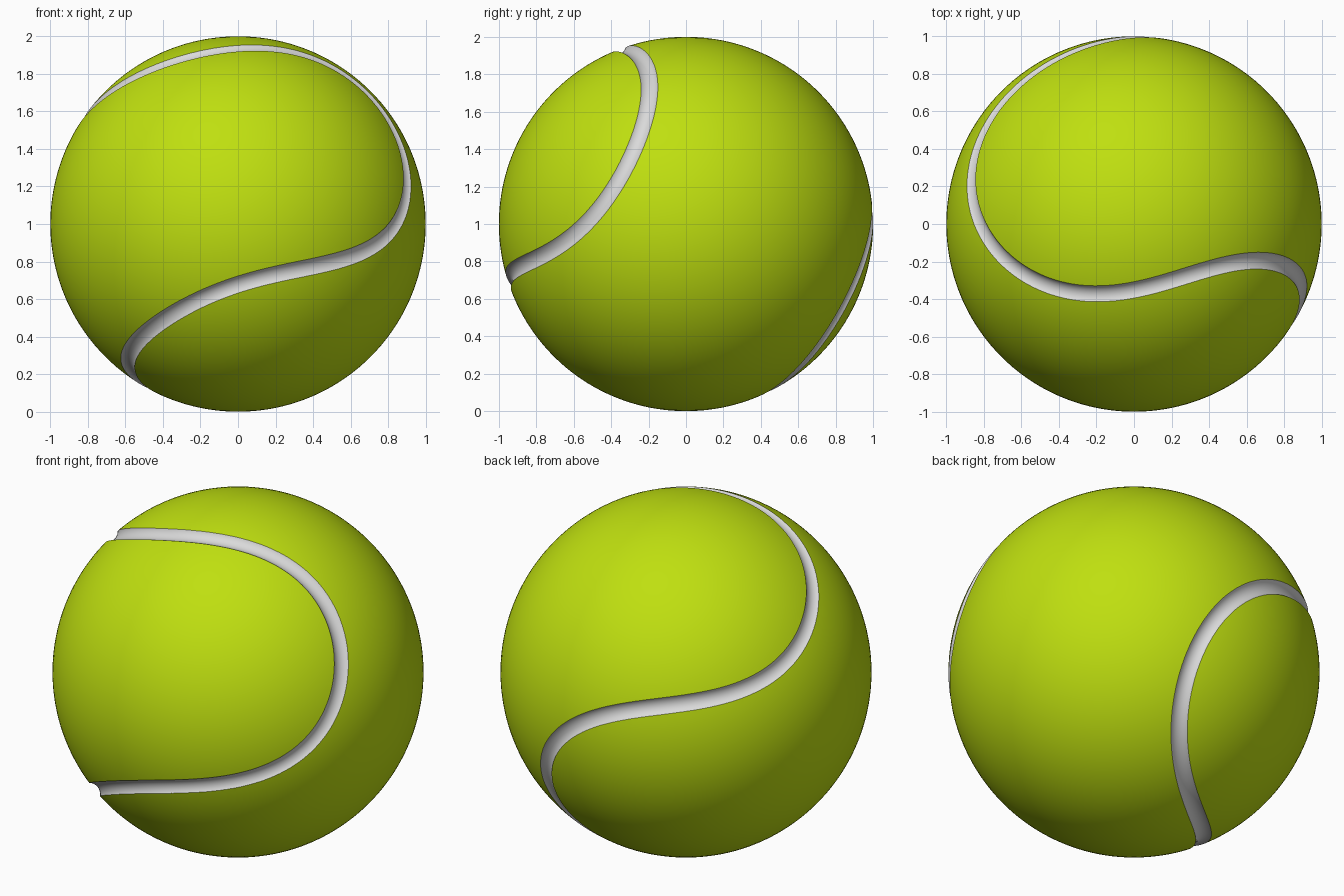
import bpy, bmesh, math
from mathutils import Vector

if "Cube" in bpy.data.objects:
    bpy.data.objects.remove(bpy.data.objects["Cube"], do_unlink=True)

HALF_WIDTH, DEPTH = 0.047, 0.022
SAMPLES, HARMONICS, SIDES = 320, 6, 32
CENTRE = Vector((0, 0, 1))


def make_material(name, rgb):
    mat = bpy.data.materials.new(name)
    mat.use_nodes = True
    mat.diffuse_color = (*rgb, 1)
    bsdf = next(n for n in mat.node_tree.nodes if n.type == 'BSDF_PRINCIPLED')
    bsdf.inputs["Base Color"].default_value = (*rgb, 1)
    bsdf.inputs["Roughness"].default_value = 0.8
    return mat


def catmull(a, b, c, d, t):
    return 0.5 * (2 * b + (c - a) * t + (2 * a - 5 * b + 4 * c - d) * t ** 2
                  + (3 * b - a - 3 * c + d) * t ** 3)


def resample(points, count):
    """Spread points evenly along a closed line."""
    loop = points + points[:1]
    lengths = [(q - p).length for p, q in zip(loop, loop[1:])]
    step = sum(lengths) / count
    result, i, start = [], 0, 0.0
    for k in range(count):
        while i < len(lengths) - 1 and start + lengths[i] < k * step:
            start += lengths[i]
            i += 1
        result.append(loop[i].lerp(loop[i + 1], (k * step - start) / lengths[i]))
    return result


def fair(points, harmonics):
    """Keep only the low harmonics of a closed line, projected on the ball."""
    n = len(points)
    result = [sum(points, Vector()) / n for _ in points]
    for h in range(1, harmonics + 1):
        angles = [math.tau * h * k / n for k in range(n)]
        cos_part = sum((p * math.cos(a) for p, a in zip(points, angles)), Vector()) * 2 / n
        sin_part = sum((p * math.sin(a) for p, a in zip(points, angles)), Vector()) * 2 / n
        for k, a in enumerate(angles):
            result[k] = result[k] + cos_part * math.cos(a) + sin_part * math.sin(a)
    return [p.normalized() for p in result]


def make_object(name, bm, mats):
    bmesh.ops.recalc_face_normals(bm, faces=bm.faces)
    mesh = bpy.data.meshes.new(name)
    bm.to_mesh(mesh)
    bm.free()
    obj = bpy.data.objects.new(name, mesh)
    bpy.context.scene.collection.objects.link(obj)
    for mat in mats:
        mesh.materials.append(mat)
    return obj


# Path of the seam around the ball, in hundredths of the radius
guide = [Vector(p).normalized() for p in (
    (-87, 24, 41), (-77, -6, 61), (-50, -30, 80), (-21, -38, 89), (14, -32, 93),
    (36, -24, 90), (62, -18, 75), (83, -27, 46), (90, -36, 20), (83, -53, 0),
    (63, -75, -16), (29, -91, -25), (0, -94, -31), (-31, -82, -46), (-53, -55, -62),
    (-58, -30, -74), (-50, -2, -86), (-18, 30, -92), (3, 45, -88), (23, 65, -71),
    (30, 77, -54), (28, 89, -34), (16, 97, -5), (-25, 94, 19), (-50, 82, 25),
    (-77, 53, 33))]
n = len(guide)
dense = [catmull(guide[i - 1], guide[i], guide[(i + 1) % n], guide[(i + 2) % n], s / 16)
         for i in range(n) for s in range(16)]
seam = fair(resample(dense, SAMPLES), HARMONICS)

felt = make_material("yellow_green_felt", (0.52, 0.74, 0.005))
rubber = make_material("pale_grey_seam", (0.70, 0.70, 0.70))

# Ball
bm = bmesh.new()
bmesh.ops.create_uvsphere(bm, u_segments=160, v_segments=80, radius=1)
bmesh.ops.translate(bm, verts=bm.verts, vec=CENTRE)
ball = make_object("ball", bm, (felt, rubber))

# Round bead swept along the seam, used to carve the shallow groove
bead = (HALF_WIDTH ** 2 + DEPTH ** 2) / (2 * DEPTH)
bm = bmesh.new()
rings = []
for k, p in enumerate(seam):
    tangent = seam[(k + 1) % SAMPLES] - seam[k - 1]
    side = p.cross(tangent).normalized()
    hub = CENTRE + p * (1 - DEPTH + bead)
    rings.append([bm.verts.new(hub + bead * (p * math.cos(a) + side * math.sin(a)))
                  for a in (math.tau * j / SIDES for j in range(SIDES))])
for k in range(SAMPLES):
    r, q = rings[k - 1], rings[k]
    for j in range(SIDES):
        bm.faces.new((r[j - 1], r[j], q[j], q[j - 1])).material_index = 1
cutter = make_object("seam_cutter", bm, (felt, rubber))
cutter.hide_render = True

# Carve the groove; its faces keep the seam colour
carve = ball.modifiers.new("seam_groove", 'BOOLEAN')
carve.operation = 'DIFFERENCE'
carve.solver = 'EXACT'
carve.object = cutter
bpy.ops.object.select_all(action='DESELECT')
bpy.context.view_layer.objects.active = ball
ball.select_set(True)
bpy.ops.object.modifier_apply(modifier=carve.name)
bpy.data.objects.remove(cutter, do_unlink=True)
bpy.ops.object.shade_smooth_by_angle(angle=math.radians(30))
